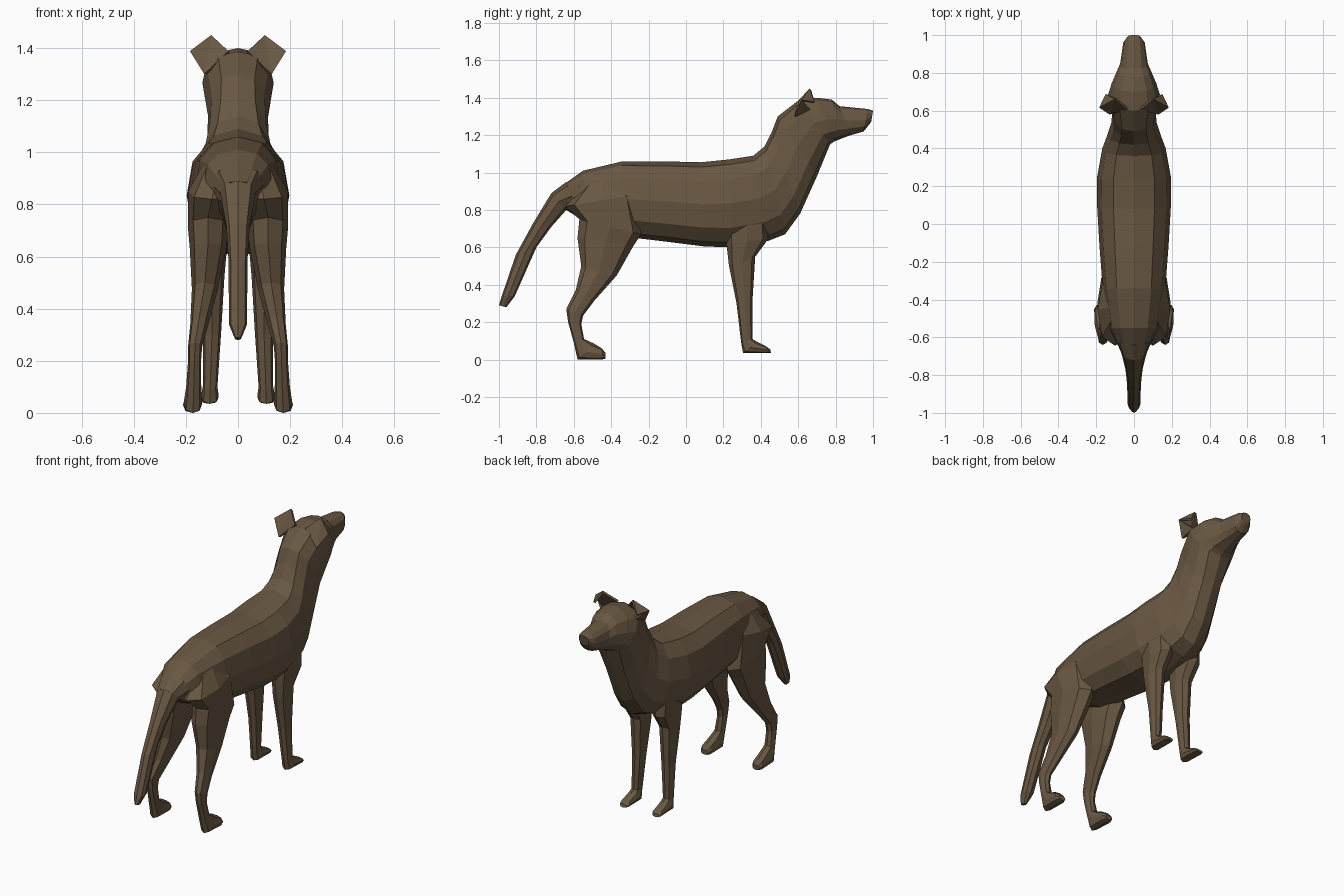
import bpy, bmesh, math
from mathutils import Vector

fur = bpy.data.materials.new("brown fur")
fur.diffuse_color = (0.14, 0.096, 0.055, 1)


def finish(bm, name):
    bmesh.ops.recalc_face_normals(bm, faces=bm.faces)
    me = bpy.data.meshes.new(name)
    bm.to_mesh(me)
    bm.free()
    me.materials.append(fur)
    ob = bpy.data.objects.new(name, me)
    bpy.context.collection.objects.link(ob)
    return ob


def spow(v, p):
    return math.copysign(abs(v) ** p, v)


def loft(name, sections, n=8, side=1, power=0.85):
    """Each section: upper/rear point (y, z), lower/front point (y, z), centre x, half width."""
    bm = bmesh.new()
    rings = []
    for y1, z1, y2, z2, x, w in sections:
        ring = []
        for i in range(n):
            a = 2 * math.pi * i / n
            c, s = spow(math.cos(a), power), spow(math.sin(a), power)
            ring.append(bm.verts.new((side * (x + w * c),
                                      (y1 + y2) / 2 + (y1 - y2) / 2 * s,
                                      (z1 + z2) / 2 + (z1 - z2) / 2 * s)))
        rings.append(ring)
    for r, q in zip(rings, rings[1:]):
        for i in range(n):
            j = (i + 1) % n
            bm.faces.new((r[i], r[j], q[j], q[i]))
    bm.faces.new(rings[0])
    bm.faces.new(rings[-1])
    return finish(bm, name)


# Torso, neck and head in one skin
loft("body_and_head", [
    (-.72, .89, -.64, .80, 0, .06),
    (-.55, 1.01, -.56, .75, 0, .13),
    (-.34, 1.06, -.36, .66, 0, .165),
    (-.12, 1.06, -.14, .635, 0, .182),
    (.08, 1.055, .10, .605, 0, .195),
    (.23, 1.07, .25, .60, 0, .197),
    (.36, 1.09, .44, .635, 0, .168),
    (.42, 1.14, .53, .67, 0, .14),
    (.46, 1.22, .61, .78, 0, .12),
    (.49, 1.30, .70, .98, 0, .115),
    (.60, 1.385, .77, 1.15, 0, .137),
    (.70, 1.40, .79, 1.165, 0, .118),
    (.78, 1.39, .84, 1.185, 0, .09),
    (.82, 1.355, .88, 1.20, 0, .073),
    (.97, 1.34, .95, 1.22, 0, .057),
    (1.0, 1.33, .99, 1.27, 0, .032),
], n=12)

# Tail
loft("tail", [
    (-.64, .95, -.58, .80, 0, .10),
    (-.72, .89, -.64, .80, 0, .068),
    (-.82, .725, -.72, .71, 0, .045),
    (-.91, .56, -.80, .60, 0, .036),
    (-.985, .34, -.915, .34, 0, .035),
    (-1.0, .29, -.96, .28, 0, .012),
])

hind = [
    (-.52, .96, -.36, .96, .07, .06),
    (-.645, .82, -.27, .88, .10, .092),
    (-.57, .75, -.24, .67, .115, .077),
    (-.58, .65, -.28, .61, .115, .07),
    (-.56, .50, -.37, .45, .127, .05),
    (-.59, .37, -.49, .315, .148, .035),
    (-.64, .27, -.55, .235, .165, .027),
    (-.63, .20, -.56, .19, .167, .025),
    (-.60, .09, -.545, .11, .17, .029),
    (-.58, .0, -.49, .085, .173, .035),
    (-.45, .0, -.45, .06, .175, .036),
    (-.43, .005, -.43, .035, .175, .024),
]
fore = [
    (.22, .84, .43, .86, .10, .07),
    (.215, .63, .44, .645, .10, .058),
    (.23, .50, .37, .55, .098, .046),
    (.27, .30, .355, .31, .10, .035),
    (.295, .09, .355, .11, .107, .028),
    (.305, .035, .38, .095, .108, .034),
    (.44, .035, .43, .07, .11, .033),
    (.455, .035, .45, .055, .11, .022),
]

# Legs and folded ears, mirrored left and right
for side, tag in ((1, "right"), (-1, "left")):
    loft("hind_leg_" + tag, hind, 8, side)
    loft("front_leg_" + tag, fore, 8, side)

    bm = bmesh.new()
    pts = [(.035, .61, 1.385), (.125, .585, 1.30), (.18, .62, 1.385),
           (.10, .665, 1.445), (.145, .685, 1.375), (.115, .66, 1.34)]
    v = [bm.verts.new((side * x, y, z)) for x, y, z in pts]
    for f in ((0, 1, 3), (1, 2, 3), (2, 4, 3), (1, 5, 2)):
        bm.faces.new([v[i] for i in f])
    ear = finish(bm, "ear_" + tag)
    mod = ear.modifiers.new("thickness", "SOLIDIFY")
    mod.thickness = 0.014
    mod.offset = 0
